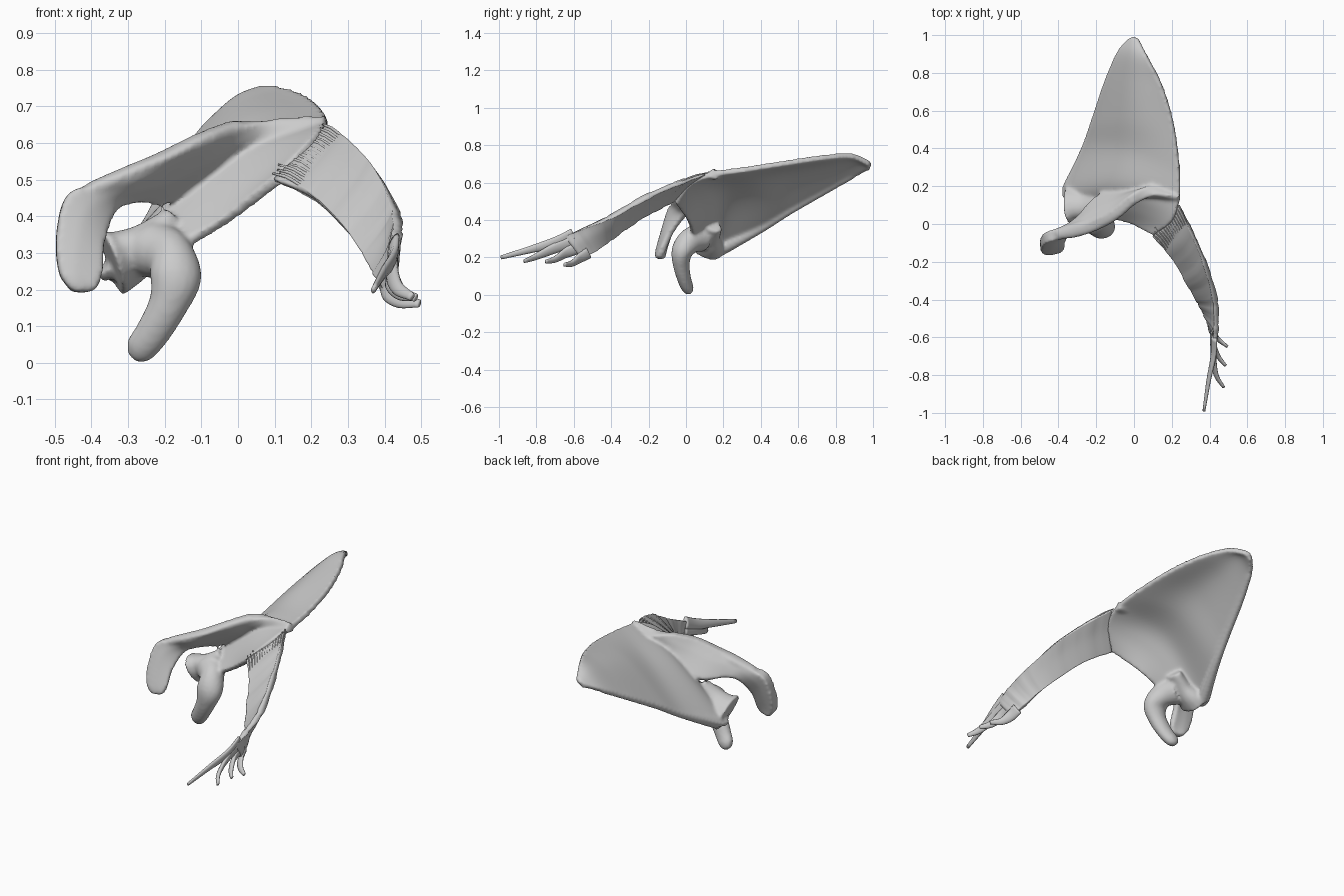
import bpy, bmesh, math, random
from mathutils import Vector

if "Cube" in bpy.data.objects:
    bpy.data.objects.remove(bpy.data.objects["Cube"])

random.seed(4)


def spline(pts, n):
    """Catmull-Rom through points of any dimension, n steps per span."""
    p = [Vector(q) for q in pts]
    p = [p[0] * 2 - p[1]] + p + [p[-1] * 2 - p[-2]]
    out = []
    for i in range(1, len(p) - 2):
        a, b, c, d = p[i - 1:i + 3]
        for k in range(n):
            t = k / n
            out.append((b * 2 + (c - a) * t + (a * 2 - b * 5 + c * 4 - d) * t * t
                        + (b * 3 - a - c * 3 + d) * t ** 3) * 0.5)
    return out + [p[-2]]


def sheet(bm, rows, nu, nv, thick, wave=None):
    """Closed curved plate through rows of points; thick(u, v) is its thickness."""
    lines = [spline(r, nu) for r in rows]
    grid = list(zip(*[spline(col, nv) for col in zip(*lines)]))
    R = list(range(len(grid[0])))
    grid = [[grid[i][j] for i in range(len(grid))] for j in R]
    m, n = len(grid), len(grid[0])
    top, bot = [], []
    for j in range(m):
        ta, ba = [], []
        for i in range(n):
            du = grid[j][min(i + 1, n - 1)] - grid[j][max(i - 1, 0)]
            dv = grid[min(j + 1, m - 1)][i] - grid[max(j - 1, 0)][i]
            nor = du.cross(dv).normalized()
            u, v = i / (n - 1), j / (m - 1)
            t = thick(u, v) / 2 + (wave(i, j) if wave else 0)
            ta.append(bm.verts.new(grid[j][i] + nor * t))
            ba.append(bm.verts.new(grid[j][i] - nor * t))
        top.append(ta)
        bot.append(ba)
    for j in range(m - 1):
        for i in range(n - 1):
            bm.faces.new((top[j][i], top[j][i + 1], top[j + 1][i + 1], top[j + 1][i]))
            bm.faces.new((bot[j][i], bot[j + 1][i], bot[j + 1][i + 1], bot[j][i + 1]))
    ring = [(0, i) for i in range(n)] + [(j, n - 1) for j in range(1, m)]
    ring += [(m - 1, i) for i in range(n - 2, -1, -1)] + [(j, 0) for j in range(m - 2, 0, -1)]
    for (a, b), (c, d) in zip(ring, ring[1:] + ring[:1]):
        bm.faces.new((top[a][b], bot[a][b], bot[c][d], top[c][d]))


def tube(bm, path, ref, n=5, sides=16):
    """Tube along (x, y, z, ra, rb) points; ra lies along ref."""
    pts = spline(path, n)
    rings = []
    for i, p in enumerate(pts):
        c = Vector(p[:3])
        t = Vector(pts[min(i + 1, len(pts) - 1)][:3]) - Vector(pts[max(i - 1, 0)][:3])
        t.normalize()
        a = Vector(ref)
        a = (a - t * a.dot(t)).normalized()
        b = t.cross(a)
        rings.append([bm.verts.new(c + a * math.cos(k * math.tau / sides) * p[3]
                                   + b * math.sin(k * math.tau / sides) * p[4])
                      for k in range(sides)])
    for r, s in zip(rings, rings[1:]):
        for k in range(sides):
            q = (k + 1) % sides
            bm.faces.new((r[k], r[q], s[q], s[k]))
    bm.faces.new(rings[0][::-1])
    bm.faces.new(rings[-1])


def finish(bm, name):
    bmesh.ops.recalc_face_normals(bm, faces=bm.faces)
    me = bpy.data.meshes.new(name)
    bm.to_mesh(me)
    bm.free()
    me.polygons.foreach_set("use_smooth", [True] * len(me.polygons))
    ob = bpy.data.objects.new(name, me)
    bpy.context.collection.objects.link(ob)
    return ob


# Shoulder blade: triangular plate, lateral / middle / medial point per row
bm = bmesh.new()
blade = [
    [(-.24, .03, .27), (-.05, .02, .375), (.11, -.06, .50)],
    [(-.35, .12, .24), (-.06, .11, .47), (.205, .02, .60)],
    [(-.37, .20, .24), (-.06, .21, .54), (.24, .13, .645)],
    [(-.265, .40, .355), (-.01, .39, .59), (.24, .30, .67)],
    [(-.215, .55, .445), (.0, .56, .645), (.21, .53, .705)],
    [(-.145, .75, .56), (.0, .76, .69), (.15, .73, .735)],
    [(-.09, .90, .635), (.0, .90, .715), (.075, .88, .745)],
    [(-.03, .98, .675), (.0, .99, .692), (.025, .98, .705)],
]
sheet(bm, blade, 12, 6, lambda u, v: .032)

# Thick lateral border
tube(bm, [(-.34, .19, .25, .04, .035), (-.255, .40, .355, .025, .025),
          (-.205, .55, .447, .022, .022), (-.14, .75, .56, .02, .02),
          (-.08, .90, .64, .016, .016)], (0, 0, 1))

# Spine rising from the plate and curling out into the acromion (base, middle, crest)
spine = [((.23, .12, .635), (.245, .16, .65)), ((.1, .15, .60), (.1, .18, .655)),
         ((0, .17, .55), (0, .13, .655)), ((-.1, .17, .49), (-.1, .05, .61)),
         ((-.2, .14, .44), (-.2, .0, .56)), ((-.28, .05, .44), (-.29, -.04, .52)),
         ((-.335, -.01, .415), (-.38, -.05, .49)), ((-.365, -.08, .33), (-.465, -.07, .46)),
         ((-.37, -.12, .25), (-.495, -.10, .36)), ((-.385, -.14, .205), (-.49, -.13, .25)),
         ((-.42, -.14, .19), (-.455, -.14, .195))]
sheet(bm, [[b, (Vector(b) + Vector(c)) / 2, c] for b, c in spine], 6, 5,
      lambda u, v: .03 + .03 * min(1, v * 1.7))
# Rounded crest of the spine
tube(bm, [(.0, .13, .652, .012, .02), (-.1, .05, .61, .018, .03), (-.2, .0, .56, .018, .035),
          (-.3, -.03, .518, .02, .04), (-.4, -.055, .475, .02, .03)], (0, 0, 1))

# Neck and socket
tube(bm, [(-.17, .13, .38, .07, .04), (-.25, .11, .32, .08, .055), (-.31, .11, .285, .10, .07),
          (-.345, .105, .27, .115, .08)], (-.1, .75, -.65))

# Hooked coracoid process
tube(bm, [(-.23, .08, .31, .08, .08), (-.185, .025, .29, .065, .07), (-.17, -.02, .235, .072, .058),
          (-.19, -.025, .16, .055, .045), (-.235, -.008, .08, .048, .037),
          (-.27, .01, .035, .042, .032), (-.29, .015, .015, .02, .018)], (1, 0, -.4))

bone = finish(bm, "shoulder_blade")
rm = bone.modifiers.new("merge", 'REMESH')
rm.mode = 'VOXEL'
rm.voxel_size = .009
rm.use_smooth_shade = True
sm = bone.modifiers.new("soften", 'SMOOTH')
sm.factor = .5
sm.iterations = 8

# Strap muscle: fibrous sheet from upper edge to lower edge
upper = [(.24, .10, .645), (.31, -.05, .595), (.38, -.22, .52), (.43, -.40, .42),
         (.435, -.55, .355), (.425, -.65, .31)]
lower = [(.10, -.065, .50), (.20, -.17, .455), (.28, -.30, .38), (.34, -.40, .305),
         (.38, -.48, .24), (.41, -.56, .195)]
fibre = [random.uniform(-.003, .004) for _ in range(60)]
rows = []
for a, b in zip(upper, lower):
    a, b = Vector(a), Vector(b)
    rows.append([a, (a + b) / 2 + Vector((.012, -.005, .008)), b])
bm = bmesh.new()
sheet(bm, rows, 20, 8, lambda u, v: .028 * max(.25, math.sin(math.pi * (.12 + .76 * u))) + .004,
      lambda i, j: fibre[i])
finish(bm, "strap_muscle")

# Four tendon slips fanning from the muscle's end
slips = [[(.425, -.60, .325), (.42, -.70, .28), (.395, -.83, .243), (.37, -.99, .20)],
         [(.425, -.59, .29), (.42, -.70, .25), (.435, -.80, .205), (.475, -.865, .18)],
         [(.42, -.57, .255), (.42, -.64, .225), (.445, -.70, .19), (.485, -.75, .178)],
         [(.405, -.52, .225), (.415, -.57, .195), (.445, -.61, .168), (.495, -.65, .162)]]
for k, s in enumerate(slips):
    bm = bmesh.new()
    tube(bm, [(*p, w, t) for p, w, t in zip(s, (.034, .03, .02, .011), (.012, .013, .011, .007))],
         (.3, .3, 1), 6, 12)
    finish(bm, f"tendon_slip_{k + 1}")

# Raised fibre strands where the muscle meets the bone
bm = bmesh.new()
for k in range(14):
    f = (k + .5) / 14
    line = [Vector(upper[i]).lerp(Vector(lower[i]), f) for i in range(3)]
    n = Vector((.45, -.55, .6)) * .016
    st = line[0] + (line[0] - line[1]) * random.uniform(.05, .2)
    tube(bm, [(*(st + n * .6), .003, .003), (*(line[0].lerp(line[1], .4) + n), .005, .004),
              (*(line[1].lerp(line[2], random.random()) + n * .6), .002, .002)], (0, 0, 1), 4, 6)
finish(bm, "muscle_fibres")
